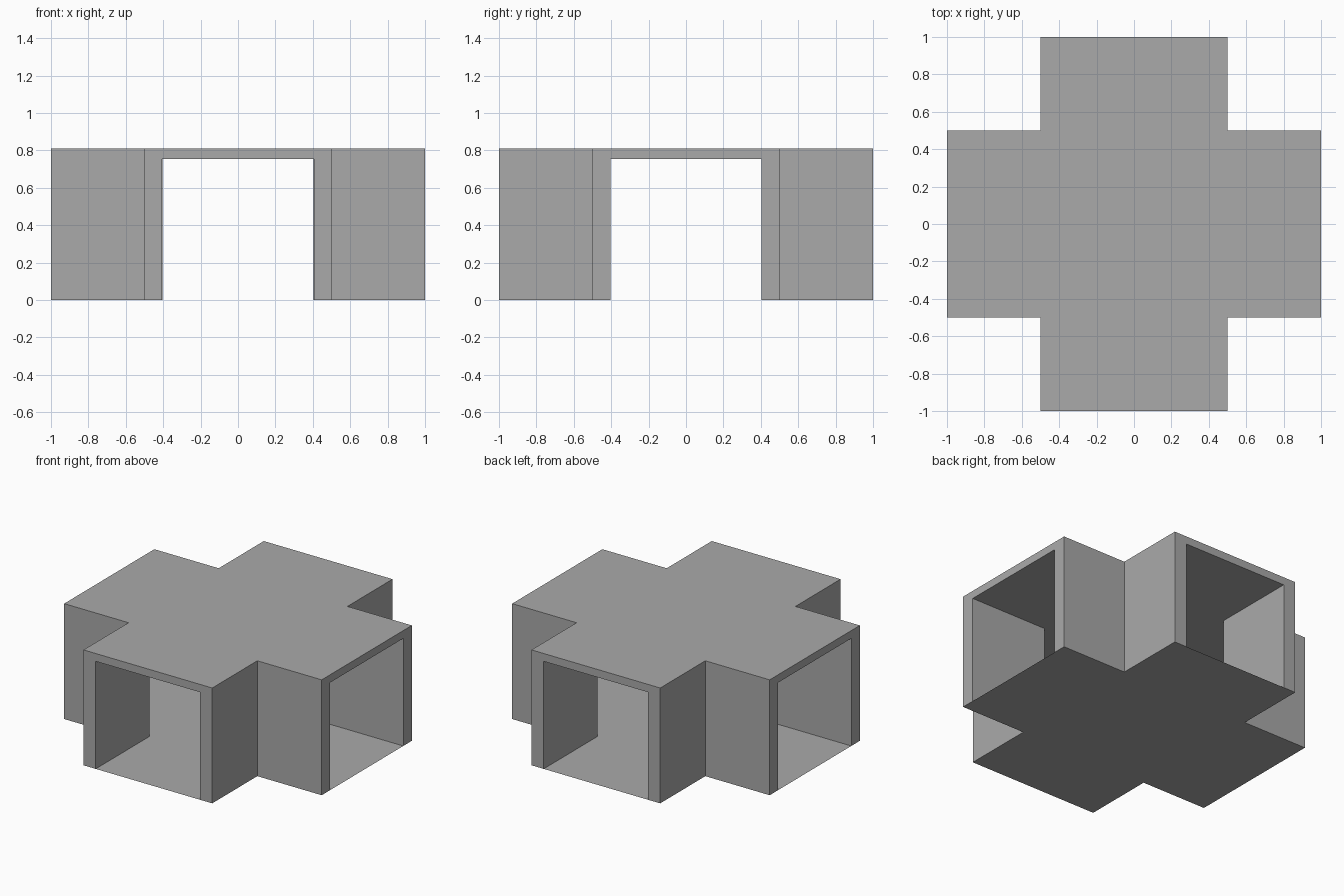
import bpy
import bmesh
from mathutils import Matrix, Vector
from math import pi

cube = bpy.data.objects.get("Cube")
if cube:
    bpy.data.objects.remove(cube, do_unlink=True)

HALF = 1.0      # centre to the open end of each arm
OUTER = 0.5     # half width of an arm outside
INNER = 0.405   # half width of an arm inside
CEILING = 0.755
TOP = 0.81

grey = bpy.data.materials.new("plain grey")
grey.use_nodes = True
colour = (0.4, 0.4, 0.4, 1)
grey.diffuse_color = colour
grey.node_tree.nodes["Principled BSDF"].inputs["Base Color"].default_value = colour


def rotated(points, turn):
    spin = Matrix.Rotation(turn * pi / 2, 2)
    return [spin @ Vector(p) for p in points]


def slab(name, outline, z, height):
    """Flat outline, extruded upwards when a height is given."""
    bm = bmesh.new()
    face = bm.faces.new([bm.verts.new((x, y, z)) for x, y in outline])
    if height:
        top = bmesh.ops.extrude_face_region(bm, geom=[face], use_keep_orig=True)
        verts = [v for v in top["geom"] if isinstance(v, bmesh.types.BMVert)]
        bmesh.ops.translate(bm, verts=verts, vec=(0, 0, height))
        bmesh.ops.recalc_face_normals(bm, faces=bm.faces[:])
    mesh = bpy.data.meshes.new(name)
    bm.to_mesh(mesh)
    bm.free()
    mesh.materials.append(grey)
    obj = bpy.data.objects.new(name, mesh)
    bpy.context.collection.objects.link(obj)
    return obj


# Plus-shaped outline: one arm end and notch, turned four times
arm = [(HALF, -OUTER), (HALF, OUTER), (OUTER, OUTER)]
cross = [p for turn in range(4) for p in rotated(arm, turn)]

# Paper-thin floor and solid roof
slab("floor", cross, 0, 0)
slab("roof", cross, CEILING, TOP - CEILING)

# L-shaped wall in each corner between two arms
corner = [(HALF, INNER), (HALF, OUTER), (OUTER, OUTER),
          (OUTER, HALF), (INNER, HALF), (INNER, INNER)]
names = ["back_left_wall", "back_right_wall", "front_right_wall", "front_left_wall"]
for turn, name in enumerate(names):
    slab(name, rotated(corner, turn), 0, CEILING)
